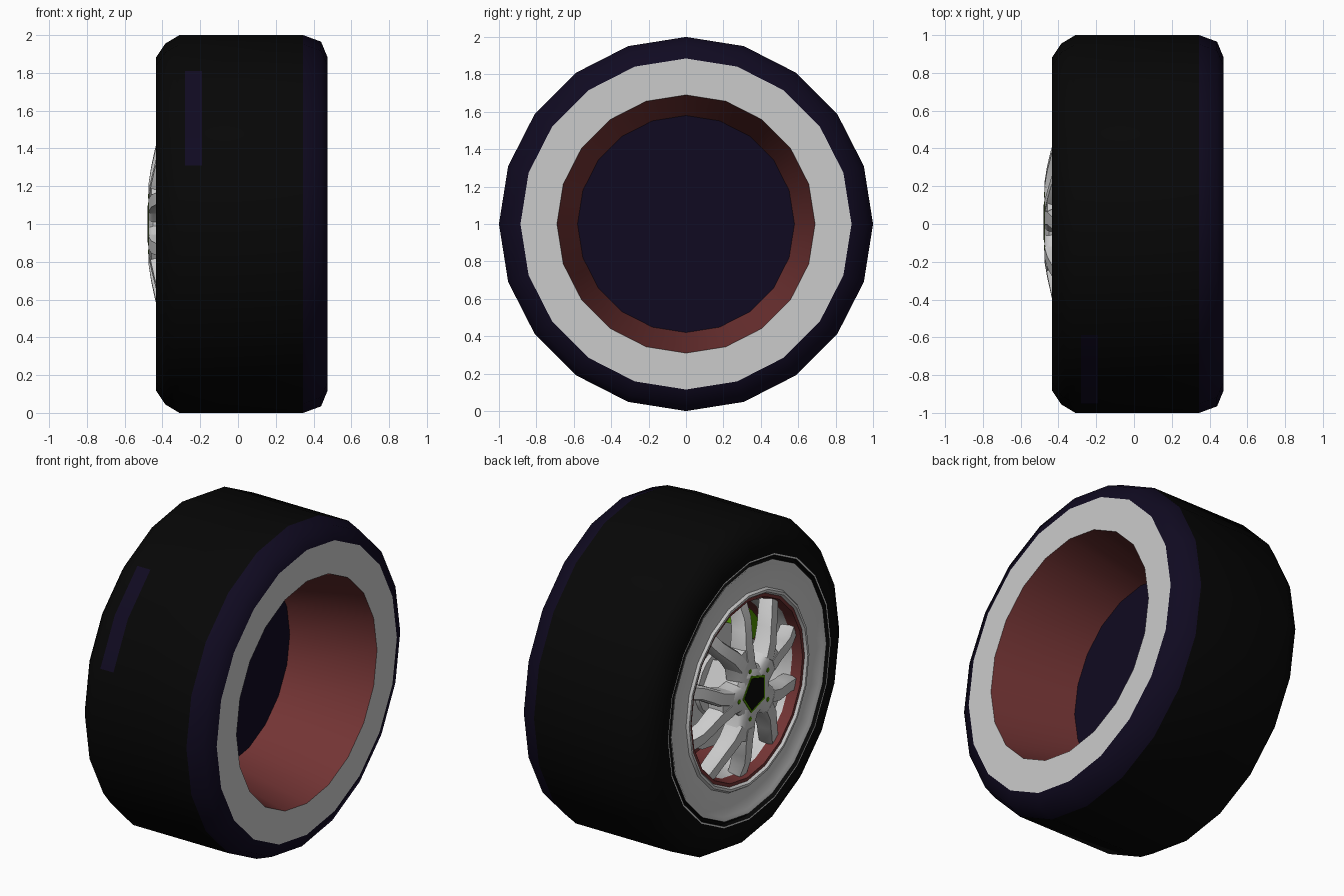
import bpy, bmesh
from math import cos, sin, radians
from mathutils import Vector

if "Cube" in bpy.data.objects:
    bpy.data.objects.remove(bpy.data.objects["Cube"])


def material(name, rgb):
    m = bpy.data.materials.new(name)
    m.diffuse_color = (*rgb, 1)
    m.use_nodes = True
    m.node_tree.nodes["Principled BSDF"].inputs["Base Color"].default_value = m.diffuse_color
    return m


BLACK = material("rubber_black", (0.002, 0.002, 0.002))
NAVY = material("dark_navy", (0.005, 0.003, 0.015))
RED = material("dull_red", (0.17, 0.034, 0.034))
GREEN = material("bright_green", (0.08, 0.29, 0.0))


def pos(x, r, a):
    """Point at radius r and angle a (degrees) on the wheel axis, seen from the outer (-x) side."""
    return Vector((x, -r * cos(radians(a)), 1 + r * sin(radians(a))))


def finish(bm, name, mat=None):
    bmesh.ops.remove_doubles(bm, verts=bm.verts, dist=1e-5)
    bmesh.ops.dissolve_degenerate(bm, edges=bm.edges, dist=1e-6)
    bmesh.ops.recalc_face_normals(bm, faces=bm.faces)
    me = bpy.data.meshes.new(name)
    bm.to_mesh(me)
    bm.free()
    ob = bpy.data.objects.new(name, me)
    bpy.context.collection.objects.link(ob)
    if mat:
        me.materials.append(mat)
    return ob


def lathe(name, profile, mat=None, n=20, start=0, steps=None, closed=False):
    """Spin (x, r) points round the axle; steps limits it to part of a turn."""
    bm = bmesh.new()
    count = n if steps is None else steps + 1
    rows = [[bm.verts.new(pos(x, r, start + 360 * i / n)) for x, r in profile]
            for i in range(count)]
    k = len(profile)
    for i in range(n if steps is None else steps):
        a, b = rows[i], rows[(i + 1) % count]
        for j in range(k if closed else k - 1):
            q = (j + 1) % k
            bm.faces.new((a[j], a[q], b[q], b[j]))
    if steps is not None and closed:
        bm.faces.new(rows[0])
        bm.faces.new(rows[-1])
    return finish(bm, name, mat)


def strut(name, stations):
    """Tapered bar through (r, angle, half_width, front_x, depth) stations."""
    bm = bmesh.new()
    pts = [pos(0, s[0], s[1]) for s in stations]
    rings = []
    for i, (r, a, w, x, d) in enumerate(stations):
        t = (pts[min(i + 1, len(pts) - 1)] - pts[max(i - 1, 0)]).normalized()
        side = t.cross(Vector((1, 0, 0)))
        section = [(-w * 0.75, x), (w * 0.75, x), (w, x + 0.025),
                   (w, x + d), (-w, x + d), (-w, x + 0.025)]
        rings.append([bm.verts.new(pts[i] + side * s + Vector((fx, 0, 0))) for s, fx in section])
    for a, b in zip(rings, rings[1:]):
        for j in range(6):
            bm.faces.new((a[j], a[(j + 1) % 6], b[(j + 1) % 6], b[j]))
    bm.faces.new(rings[0])
    bm.faces.new(rings[-1])
    return finish(bm, name)


# Tyre: black tread and outer shoulder, navy inner shoulder, small tread mark
lathe("tyre_tread", [(-0.435, 0.80), (-0.435, 0.88), (-0.385, 0.955), (-0.31, 1.0), (0.345, 1.0)], BLACK)
lathe("tyre_inner_shoulder", [(0.345, 1.0), (0.44, 0.965), (0.473, 0.885)], NAVY)
lathe("tread_mark", [(-0.28, 1.001), (-0.19, 1.001)], NAVY, start=18, steps=2)

# Sidewalls: plain inner ring, outer ring with a groove at its edge
lathe("inner_sidewall", [(0.473, 0.885), (0.473, 0.69)])
lathe("outer_bead", [(-0.435, 0.80), (-0.435, 0.79)])
lathe("bead_groove", [(-0.435, 0.79), (-0.41, 0.785), (-0.41, 0.77), (-0.43, 0.765)], BLACK)
lathe("outer_sidewall", [(-0.43, 0.765), (-0.43, 0.755), (-0.42, 0.74), (-0.42, 0.60),
                         (-0.435, 0.59), (-0.435, 0.575), (-0.42, 0.565)])

# Rim barrel: red inside, closed by a navy wall
lathe("inner_barrel", [(0.473, 0.69), (-0.05, 0.58)], RED)
lathe("back_wall", [(-0.05, 0.58), (-0.05, 0)], NAVY)
lathe("rim_lip", [(-0.42, 0.565), (-0.42, 0.545), (-0.36, 0.53)], RED)
lathe("outer_barrel", [(-0.36, 0.53), (-0.33, 0.525), (-0.31, 0.51), (-0.20, 0.51)])
lathe("barrel_base", [(-0.20, 0.51), (-0.052, 0.50), (-0.052, 0.36)], RED)

# Brake disc with caliper
lathe("brake_disc", [(-0.17, 0.0), (-0.22, 0.0), (-0.22, 0.19), (-0.20, 0.20),
                     (-0.20, 0.40), (-0.15, 0.40), (-0.15, 0.0)])
lathe("brake_caliper", [(-0.25, 0.34), (-0.25, 0.43), (-0.23, 0.455), (-0.12, 0.455), (-0.12, 0.34)],
      GREEN, n=40, start=27, steps=5, closed=True)

# Hub with five forked spokes
lathe("hub", [(-0.15, 0.0), (-0.15, 0.15), (-0.36, 0.19), (-0.45, 0.20), (-0.474, 0.17),
              (-0.474, 0.0)], n=5, start=36)
for i in range(5):
    c = 36 + 72 * i
    strut("spoke_stem", [(0.10, c, 0.09, -0.474, 0.11), (0.20, c, 0.08, -0.474, 0.11),
                         (0.29, c, 0.095, -0.459, 0.10)])
    for s in (-1, 1):
        strut("spoke_arm", [(0.21, c + s * 9, 0.046, -0.4745, 0.11),
                            (0.30, c + s * 12, 0.045, -0.46, 0.10),
                            (0.38, c + s * 16, 0.043, -0.442, 0.09),
                            (0.45, c + s * 18, 0.042, -0.425, 0.09),
                            (0.545, c + s * 18, 0.046, -0.39, 0.08)])

# Five-sided centre cap with green edging and wheel bolts
lathe("cap_edging", [(-0.46, 0.125), (-0.476, 0.12), (-0.476, 0.0)], GREEN, n=5, start=36)
lathe("centre_cap", [(-0.47, 0.108), (-0.478, 0.104), (-0.478, 0.0)], BLACK, n=5, start=36)
for i in range(5):
    bm = bmesh.new()
    bmesh.ops.create_cone(bm, cap_ends=True, segments=6, radius1=0.014, radius2=0.014, depth=0.02)
    for v in bm.verts:
        v.co = Vector((v.co.z, v.co.y, v.co.x)) + pos(-0.467, 0.155, 36 + 72 * i)
    finish(bm, "wheel_bolt", GREEN)

# Smooth round surfaces, keep hard edges
bpy.ops.object.select_all(action='SELECT')
bpy.context.view_layer.objects.active = bpy.context.collection.objects[0]
bpy.ops.object.shade_smooth_by_angle(angle=radians(50))
